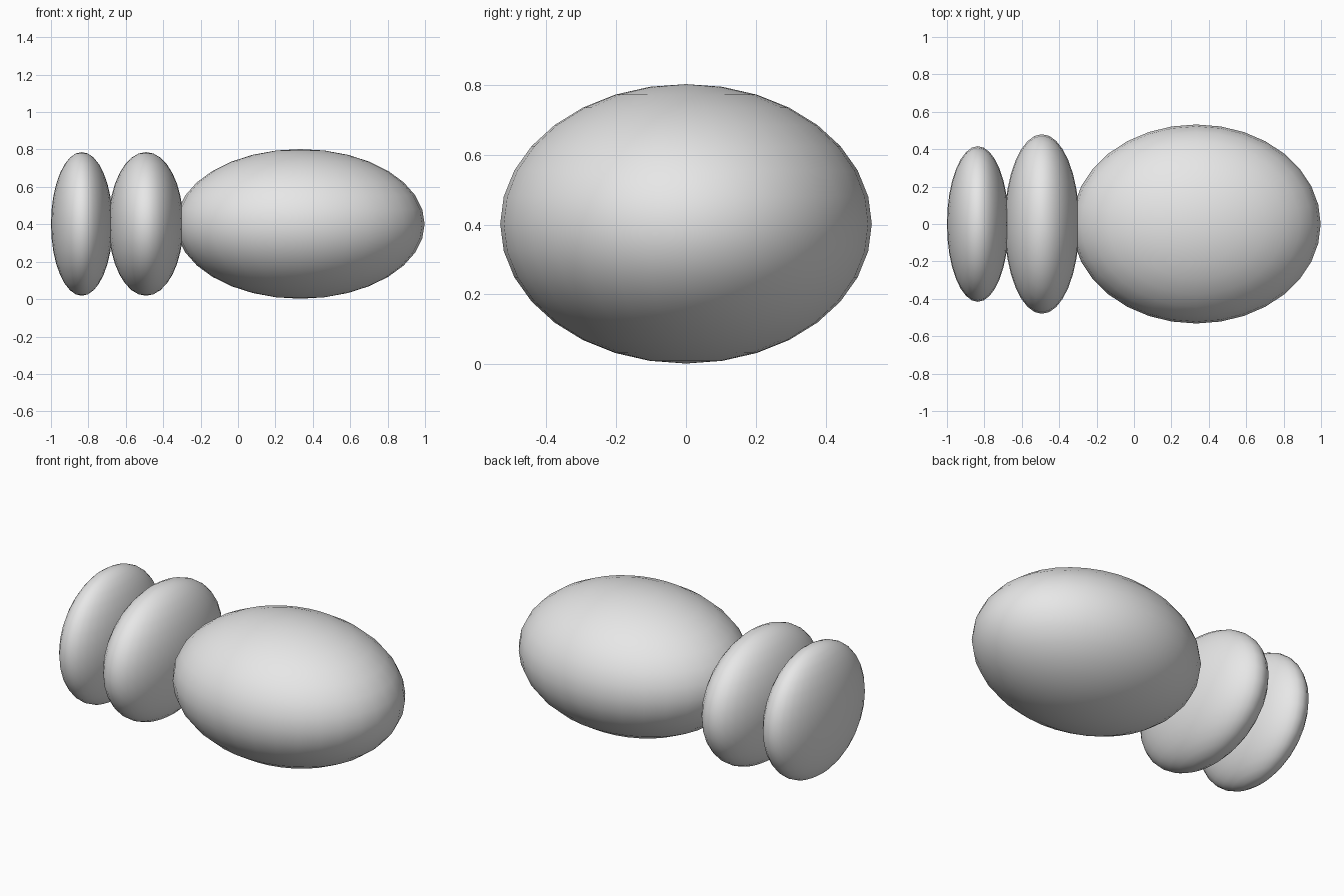
import bpy

cube = bpy.data.objects.get("Cube")
if cube:
    bpy.data.objects.remove(cube, do_unlink=True)

# Single plain grey material
grey = bpy.data.materials.new("light_grey")
grey.use_nodes = True
colour = (0.8, 0.8, 0.8, 1)
grey.diffuse_color = colour
grey.node_tree.nodes["Principled BSDF"].inputs["Base Color"].default_value = colour


def ellipsoid(name, x, radii):
    """Smooth stretched sphere centred on the long axis."""
    bpy.ops.mesh.primitive_uv_sphere_add(segments=32, ring_count=16, radius=1,
                                         location=(x, 0, 0.402))
    obj = bpy.context.object
    obj.name = name
    obj.scale = radii
    bpy.ops.object.transform_apply(location=False, rotation=False, scale=True)
    bpy.ops.object.shade_smooth()
    obj.data.materials.append(grey)
    return obj


# Large body followed by two flattened discs
ellipsoid("large_body", 0.333, (0.665, 0.532, 0.4))
ellipsoid("middle_disc", -0.492, (0.2, 0.48, 0.384))
ellipsoid("end_disc", -0.835, (0.165, 0.416, 0.384))
